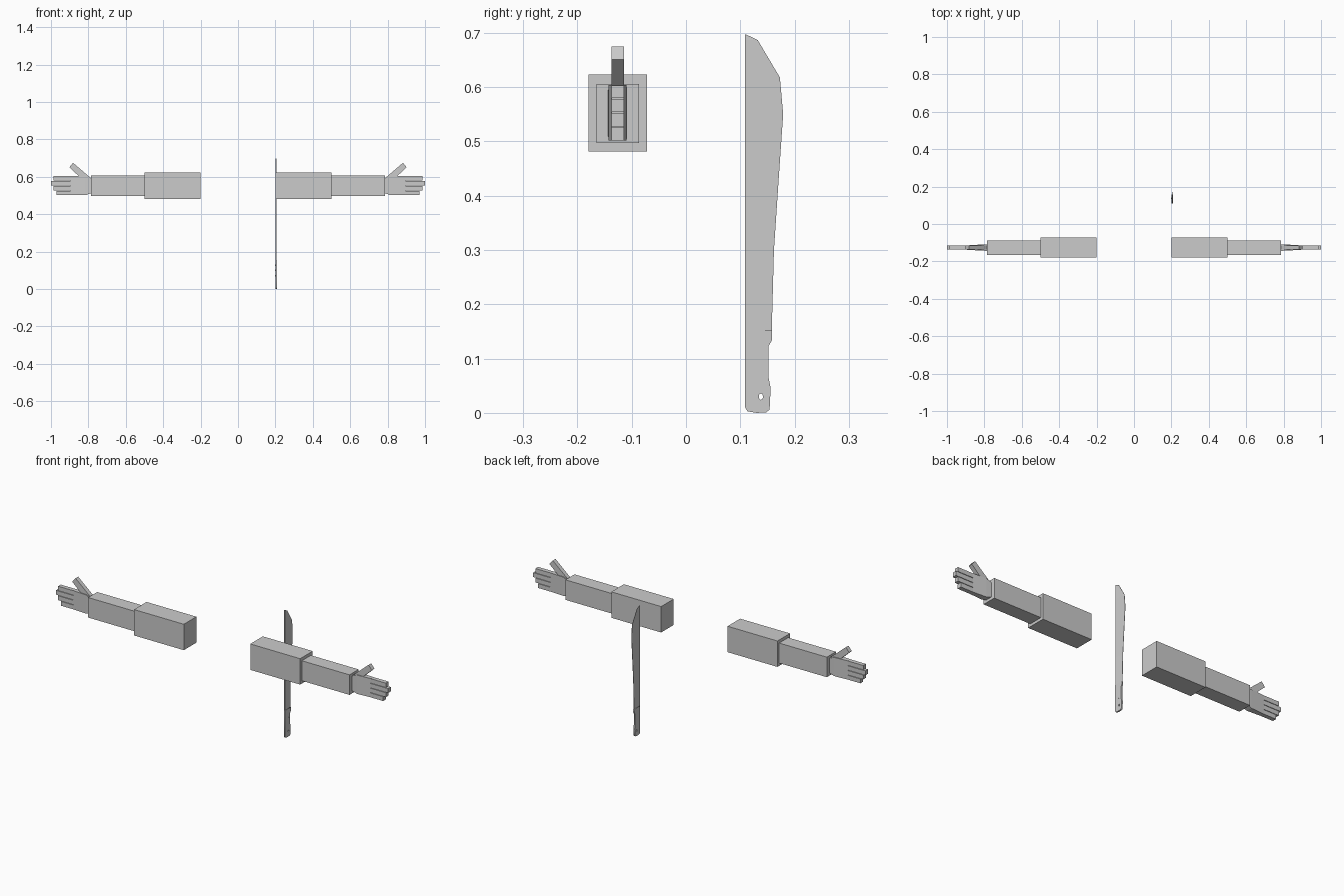
import bpy, bmesh, math
from mathutils import Vector

cube = bpy.data.objects.get("Cube")
if cube:
    bpy.data.objects.remove(cube)

grey = bpy.data.materials.new("plain grey")
grey.use_nodes = True
colour = (0.6, 0.6, 0.6, 1)
grey.diffuse_color = colour
grey.node_tree.nodes["Principled BSDF"].inputs["Base Color"].default_value = colour

ARM_Y = -0.126


def add_object(name, mesh, mirrored):
    ob = bpy.data.objects.new(name, mesh)
    bpy.context.scene.collection.objects.link(ob)
    mesh.materials.clear()
    mesh.materials.append(grey)
    if mirrored:
        ob.modifiers.new("other side", "MIRROR")
    return ob


def loft(name, sections, mirrored=True):
    """Join matching cross-sections into a closed solid."""
    bm = bmesh.new()
    rings = [[bm.verts.new(p) for p in ring] for ring in sections]
    n = len(rings[0])
    for a, b in zip(rings, rings[1:]):
        for i in range(n):
            j = (i + 1) % n
            bm.faces.new((a[i], a[j], b[j], b[i]))
    bm.faces.new(rings[0])
    bm.faces.new(rings[-1])
    bmesh.ops.recalc_face_normals(bm, faces=bm.faces)
    mesh = bpy.data.meshes.new(name)
    bm.to_mesh(mesh)
    bm.free()
    return add_object(name, mesh, mirrored)


def section(x, half_y, z0, z1, y=ARM_Y):
    return [(x, y - half_y, z0), (x, y + half_y, z0),
            (x, y + half_y, z1), (x, y - half_y, z1)]


# Arms, modelled on the +x side and mirrored
loft("upper_arm", [section(0.2, 0.054, 0.482, 0.623), section(0.5, 0.054, 0.482, 0.623)])
loft("forearm", [section(0.5, 0.039, 0.497, 0.606), section(0.787, 0.039, 0.497, 0.606)])
loft("palm", [section(0.787, 0.0175, 0.512, 0.592),
              section(0.815, 0.0165, 0.502, 0.604),
              section(0.895, 0.0115, 0.502, 0.604)])

# Fingers, little finger lowest
for i, tip in enumerate((0.97, 0.987, 1.0, 0.987)):
    z = 0.502 + 0.026 * i
    loft(f"finger_{i + 1}", [section(0.895, 0.0115, z, z + 0.0235),
                             section(tip, 0.0115, z, z + 0.0235)])

# Thumb, slanting up and outwards from the palm
thumb = []
for upper, lower in (((0.785, 0.592), (0.825, 0.58)), ((0.882, 0.675), (0.902, 0.651))):
    thumb.append([(upper[0], ARM_Y - 0.0115, upper[1]), (upper[0], ARM_Y + 0.0115, upper[1]),
                  (lower[0], ARM_Y + 0.0115, lower[1]), (lower[0], ARM_Y - 0.0115, lower[1])])
loft("thumb", thumb)

# Blade: thick straight spine, thin curved edge
BLADE_X = 0.2035
blade = []
for z, edge in ((0.152, 0.158), (0.3, 0.162), (0.42, 0.17), (0.55, 0.179),
                (0.618, 0.173), (0.687, 0.132), (0.697, 0.111)):
    blade.append([(BLADE_X - 0.0025, 0.109, z), (BLADE_X + 0.0025, 0.109, z),
                  (BLADE_X + 0.0008, edge, z), (BLADE_X - 0.0008, edge, z)])
loft("blade", blade, False)

# Handle: flat outline with a lanyard hole
outline = [(0.109, 0.152), (0.158, 0.152), (0.158, 0.133), (0.152, 0.123), (0.152, 0.066),
           (0.156, 0.046), (0.154, 0.006), (0.148, 0.001), (0.13, 0), (0.113, 0.003), (0.109, 0.01)]
hole = [(0.138 + 0.004 * math.cos(a), 0.03 + 0.006 * math.sin(a))
        for a in (math.tau * k / 8 for k in range(8))]
curve = bpy.data.curves.new("handle_outline", "CURVE")
curve.dimensions = "2D"
curve.fill_mode = "BOTH"
curve.extrude = 0.004
for points in (outline, hole):
    spline = curve.splines.new("POLY")
    spline.points.add(len(points) - 1)
    for p, (y, z) in zip(spline.points, points):
        p.co = (y, z, 0, 1)
    spline.use_cyclic_u = True
helper = bpy.data.objects.new("handle_helper", curve)
bpy.context.scene.collection.objects.link(helper)
bpy.context.view_layer.update()
mesh = bpy.data.meshes.new_from_object(helper.evaluated_get(bpy.context.evaluated_depsgraph_get()))
bpy.data.objects.remove(helper)
for v in mesh.vertices:
    y, z, x = v.co
    v.co = Vector((BLADE_X + x, y, z))
add_object("handle", mesh, False)

# Small square rivets through the handle
for i in range(3):
    z = 0.068 + 0.028 * i
    rivet = [section(BLADE_X + dx, 0.004, z, z + 0.008, 0.137) for dx in (-0.0045, 0.0045)]
    loft(f"rivet_{i + 1}", rivet, False)
